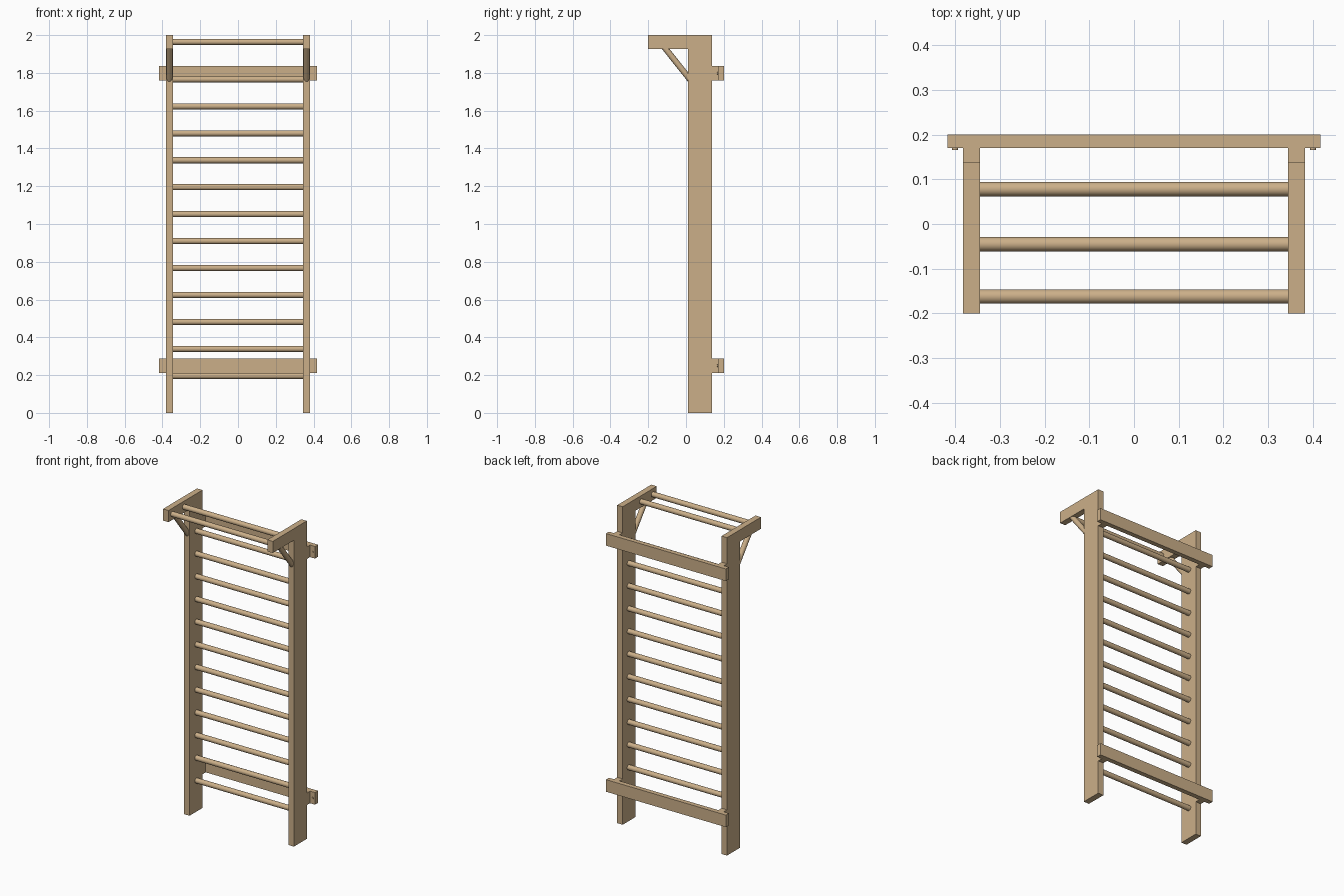
import bpy
import bmesh
from mathutils import Vector

cube = bpy.data.objects.get("Cube")
if cube:
    bpy.data.objects.remove(cube, do_unlink=True)


def make_material(name, colour):
    mat = bpy.data.materials.new(name)
    mat.use_nodes = True
    mat.diffuse_color = colour
    mat.node_tree.nodes["Principled BSDF"].inputs["Base Color"].default_value = colour
    return mat


wood = make_material("beech wood", (0.60, 0.43, 0.25, 1))


def finish(name, bm):
    mesh = bpy.data.meshes.new(name)
    bmesh.ops.recalc_face_normals(bm, faces=bm.faces)
    bm.to_mesh(mesh)
    bm.free()
    mesh.materials.append(wood)
    obj = bpy.data.objects.new(name, mesh)
    bpy.context.collection.objects.link(obj)
    return obj


def extrude_x(name, profile, x0, x1):
    """Prism from a (y, z) outline, running from x0 to x1."""
    bm = bmesh.new()
    face = bm.faces.new([bm.verts.new((x0, y, z)) for y, z in profile])
    grown = bmesh.ops.extrude_face_region(bm, geom=[face])["geom"]
    verts = [g for g in grown if isinstance(g, bmesh.types.BMVert)]
    bmesh.ops.translate(bm, verts=verts, vec=(x1 - x0, 0, 0))
    return finish(name, bm)


def box(name, x, y, z):
    return extrude_x(name, [(y[0], z[0]), (y[1], z[0]), (y[1], z[1]), (y[0], z[1])], *x)


def rod(name, start, end, radius):
    """Round dowel between two points."""
    start, end = Vector(start), Vector(end)
    axis = end - start
    bm = bmesh.new()
    bmesh.ops.create_cone(bm, cap_ends=True, segments=24, radius1=radius,
                          radius2=radius, depth=axis.length)
    for f in bm.faces:
        f.smooth = len(f.verts) == 4
    for e in bm.edges:
        e.smooth = all(len(f.verts) == 4 for f in e.link_faces)
    obj = finish(name, bm)
    obj.rotation_mode = "QUATERNION"
    obj.rotation_quaternion = Vector((0, 0, 1)).rotation_difference(axis)
    obj.location = (start + end) / 2
    return obj


INNER, OUTER = 0.344, 0.382       # side board faces
FRONT, BACK = 0.01, 0.138         # side board depth
ROD = 0.016
RAIL_HEIGHTS = {"lower": 0.25, "upper": 1.798}

# Side boards with the forward arm at the top
side_outline = [(FRONT, 0), (BACK, 0), (BACK, 2), (-0.2, 2), (-0.2, 1.927), (FRONT, 1.927)]

for side, s in (("left", 1), ("right", -1)):
    extrude_x(side + "_side_board", side_outline, s * INNER, s * OUTER)

    # Diagonal brace under the arm
    x = s * (INNER + OUTER) / 2
    rod(side + "_brace", (x, -0.118, 1.94), (x, 0.026, 1.759), ROD)

    # Wall spacers and bolt heads
    for level, z in RAIL_HEIGHTS.items():
        box(f"{side}_{level}_spacer", (s * INNER, s * OUTER), (BACK, 0.17), (z - 0.038, z + 0.038))
        rod(f"{side}_{level}_bolt", (s * 0.4, 0.165, z), (s * 0.4, 0.172, z), 0.0065)

# Wall rails
for level, z in RAIL_HEIGHTS.items():
    box(level + "_wall_rail", (-0.417, 0.417), (0.17, 0.2), (z - 0.038, z + 0.038))

# Climbing rungs
for i in range(12):
    z = 0.196 + i * 0.1427
    rod(f"rung_{i + 1}", (-INNER, 0.078, z), (INNER, 0.078, z), ROD)

# Pull-up bars
for name, y in (("rear_pull_up_bar", -0.045), ("front_pull_up_bar", -0.162)):
    rod(name, (-INNER, y, 1.964), (INNER, y, 1.964), ROD)
